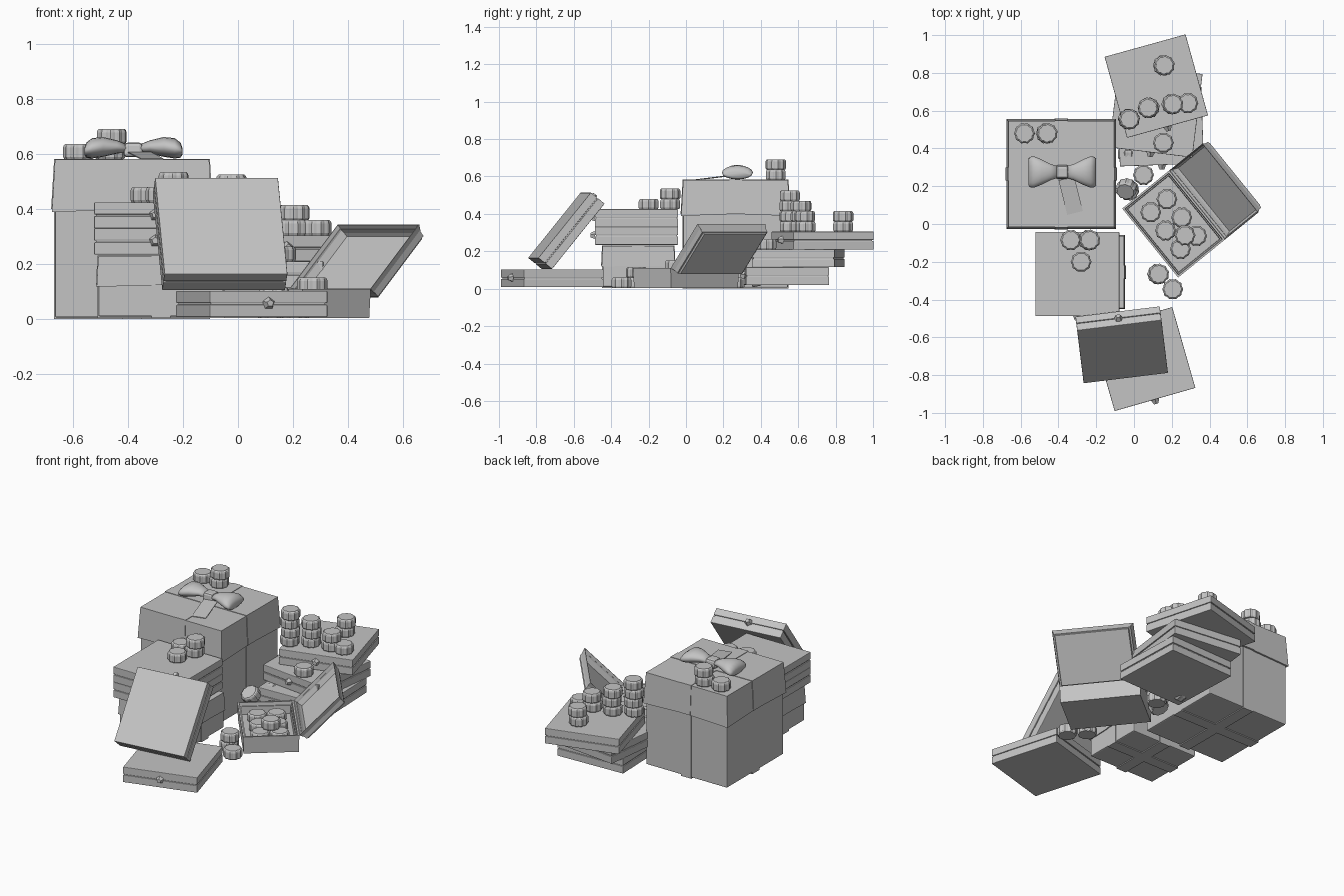
import bpy, bmesh, math
from math import radians, cos, sin, pi
from mathutils import Matrix, Vector

cube = bpy.data.objects.get("Cube")
if cube:
    bpy.data.objects.remove(cube)

grey = bpy.data.materials.new("plain_grey")
grey.use_nodes = True
grey.diffuse_color = (0.55, 0.55, 0.55, 1)
grey.node_tree.nodes["Principled BSDF"].inputs["Base Color"].default_value = (0.55, 0.55, 0.55, 1)


def finish(name, bm, matrix, bevel=0, smooth=False):
    bmesh.ops.recalc_face_normals(bm, faces=bm.faces)
    mesh = bpy.data.meshes.new(name)
    bm.to_mesh(mesh)
    bm.free()
    mesh.materials.append(grey)
    for p in mesh.polygons:
        p.use_smooth = smooth
    ob = bpy.data.objects.new(name, mesh)
    bpy.context.collection.objects.link(ob)
    ob.matrix_world = matrix
    if bevel:
        mod = ob.modifiers.new("soft_edges", "BEVEL")
        mod.width = bevel
        mod.segments = 2
    return ob


def place(x, y, z, yaw=0, tilt=0, axis='X'):
    return (Matrix.Translation((x, y, z)) @ Matrix.Rotation(radians(yaw), 4, 'Z')
            @ Matrix.Rotation(radians(tilt), 4, axis))


def add_block(bm, w, d, z0, z1, taper=1.0):
    """Box from z0 to z1; the top is scaled by taper."""
    verts = bmesh.ops.create_cube(bm, size=1)["verts"]
    for v in verts:
        s = taper if v.co.z > 0 else 1
        v.co = Vector((v.co.x * w * s, v.co.y * d * s, z1 if v.co.z > 0 else z0))
    return verts


# Flat sweet box: base, recessed seam, lid and a five-sided knob
def flat_box(name, matrix, size=0.445, knob_side=-1):
    seam = 0.012
    for part, z0, z1, s in (("base", 0, 0.045, size), ("seam", 0.03, 0.07, size - seam),
                            ("lid", 0.051, 0.095, size)):
        bm = bmesh.new()
        add_block(bm, s, s, z0, z1)
        finish(f"{name}_{part}", bm, matrix, 0.003)
    bm = bmesh.new()
    bmesh.ops.create_cone(bm, cap_ends=True, segments=5, radius1=0.024, radius2=0.013, depth=0.026)
    turn = Matrix.Rotation(radians(-90 * knob_side), 4, 'X')
    if knob_side > 0:
        turn = Matrix.Rotation(radians(-90), 4, 'X')
    else:
        turn = Matrix.Rotation(radians(90), 4, 'X')
    shift = Matrix.Translation((0, knob_side * (size / 2 + 0.011), 0.05))
    finish(f"{name}_knob", bm, matrix @ shift @ turn)


# Wrapped gift: body, flared lid and crossed ribbon bands
def gift_box(name, matrix, w, d, h, split, band, flare):
    t = 0.006
    bm = bmesh.new()
    add_block(bm, w, d, t, split + 0.02)
    finish(f"{name}_body", bm, matrix, 0.006)
    taper = w / (w + flare)
    bm = bmesh.new()
    for v in add_block(bm, w + flare, d + flare, split, h, taper):
        if v.co.z < h - 0.01:
            v.co.z -= flare * 0.5
    # Corners hang lower than the middle of each skirt edge
    low = [e for e in bm.edges if all(v.co.z < split for v in e.verts)]
    cut = bmesh.ops.subdivide_edges(bm, edges=low, cuts=1)
    for g in cut["geom_inner"]:
        if isinstance(g, bmesh.types.BMVert):
            g.co.z += flare * 0.5
    finish(f"{name}_lid", bm, matrix)
    bm = bmesh.new()
    add_block(bm, w + t, band, 0, split)
    add_block(bm, band, d + t, 0, split)
    add_block(bm, w + flare + t, band, split, h + 0.003, taper)
    add_block(bm, band, d + flare + t, split, h + 0.003, taper)
    finish(f"{name}_ribbon", bm, matrix)


# Loft of rings, each a list of points
def loft(rings):
    bm = bmesh.new()
    loops = [[bm.verts.new(p) for p in ring] for ring in rings]
    n = len(loops[0])
    for a, b in zip(loops, loops[1:]):
        for i in range(n):
            bm.faces.new((a[i], a[(i + 1) % n], b[(i + 1) % n], b[i]))
    bm.faces.new(loops[0])
    bm.faces.new(loops[-1])
    return bm


# Sweet with a scalloped rim
SWEET = 0.055


def sweet(matrix):
    rings = []
    for z, s in ((0, 0.92), (0.008, 1), (0.042, 1), (0.05, 0.95), (SWEET, 0.85)):
        rings.append([(s * r * cos(a), s * r * sin(a), z)
                      for a in (2 * pi * i / 40 for i in range(40))
                      for r in [0.053 + 0.0025 * cos(10 * a)]])
    finish("sweet", loft(rings), matrix)


def stack(x, y, z, count=1):
    for i in range(count):
        sweet(place(x + 0.006 * (i % 2), y, z + i * SWEET, 13 * i))


# Open tray with sloping walls
def tray(name, matrix, w, d, h, bottom, wall, depth):
    bm = bmesh.new()
    add_block(bm, w * bottom, d * bottom, 0, h, 1 / bottom)
    bm.normal_update()
    top = max(bm.faces, key=lambda f: f.calc_center_median().z)
    for thick, dz in ((wall, 0), (0.004, -depth * 0.3), (wall * 0.6, 0), (0.003, -depth * 0.7)):
        bmesh.ops.inset_individual(bm, faces=[top], thickness=thick, depth=dz)
    finish(name, bm, matrix)


# Large gift with its bow
gift_box("large_gift", place(-0.385, 0.265, 0), 0.56, 0.56, 0.58, 0.40, 0.07, 0.022)
bow = Matrix.Translation((-0.38, 0.275, 0.62))
for side, label in ((-1, "right"), (1, "left")):
    rings = []
    for x, ry, rz, dz in ((0.02, 0.03, 0.014, 0), (0.06, 0.042, 0.024, 0.006),
                          (0.11, 0.067, 0.036, 0.006), (0.15, 0.083, 0.037, 0.001),
                          (0.172, 0.08, 0.027, -0.006), (0.178, 0.07, 0.012, -0.01)):
        rings.append([(side * x, ry * cos(a), dz + rz * sin(a))
                      for a in (2 * pi * i / 16 for i in range(16))])
    finish(f"bow_loop_{label}", loft(rings), bow, smooth=True)
bm = bmesh.new()
add_block(bm, 0.075, 0.075, -0.03, 0.022, 0.85)
finish("bow_knot", bm, bow, 0.012)
bm = bmesh.new()
add_block(bm, 0.085, 0.19, 0, 0.004)
finish("bow_tail", bm, place(-0.335, 0.15, 0.592, 14, 7))

# Smaller gift carrying two flat boxes
gift_box("small_gift", place(-0.28, -0.255, 0.004), 0.455, 0.38, 0.225, 0.12, 0.07, 0.012)
flat_box("middle_box_lower", place(-0.3, -0.265, 0.235))
flat_box("middle_box_upper", place(-0.3, -0.265, 0.33))

# Front pair: one flat on the ground, one leaning on the gift
flat_box("front_box", place(0.05, -0.715, 0.008, 16))
lean = place(-0.065, -0.64, 0.31, 7, 51)
flat_box("leaning_box", lean @ Matrix.Translation((0, 0, -0.048)), 0.45, 1)

# Back stack
flat_box("back_box_bottom", place(0.14, 0.535, 0.02, 2))
flat_box("back_box_middle", place(0.115, 0.6, 0.115, -7))
flat_box("back_box_top", place(0.118, 0.73, 0.21, 15.5))

# Open box with hinged lid
tray("open_box_base", place(0.21, 0, 0.005, 39), 0.32, 0.47, 0.105, 0.98, 0.014, 0.07)
hinge = place(0.21, 0, 0, 39) @ Matrix.Translation((0.16, 0, 0.11)) @ Matrix.Rotation(radians(-46), 4, 'Y')
tray("open_box_lid", hinge @ Matrix.Translation((0.163, 0, -0.06)), 0.327, 0.47, 0.06, 0.9, 0.005, 0.05)
for u in (-0.055, 0.055):
    for v in (-0.125, 0, 0.125):
        p = place(0.21, 0, 0.04, 39) @ Vector((u, v, 0))
        stack(p.x, p.y, p.z)
stack(0.27, -0.06, 0.097)

# Sweets on the boxes and on the ground
for x, y, z, n in ((-0.58, 0.48, 0.582, 1), (-0.465, 0.48, 0.582, 2),
                   (-0.335, -0.085, 0.425, 1), (-0.24, -0.085, 0.425, 2), (-0.28, -0.2, 0.425, 1),
                   (-0.03, 0.555, 0.305, 4), (0.075, 0.615, 0.305, 3), (0.2, 0.635, 0.305, 2),
                   (0.285, 0.64, 0.305, 1), (0.155, 0.84, 0.305, 2), (0.155, 0.43, 0.21, 1),
                   (0.125, -0.265, 0.005, 2), (0.205, -0.345, 0.005, 1), (0.05, 0.26, 0.005, 1)):
    stack(x, y, z, n)
sweet(place(-0.035, 0.19, 0.03, 30, 25))
sweet(place(-0.035, 0.2, 0.1, -20, 35))
sweet(place(-0.03, 0.345, 0.06, 0, -80))
